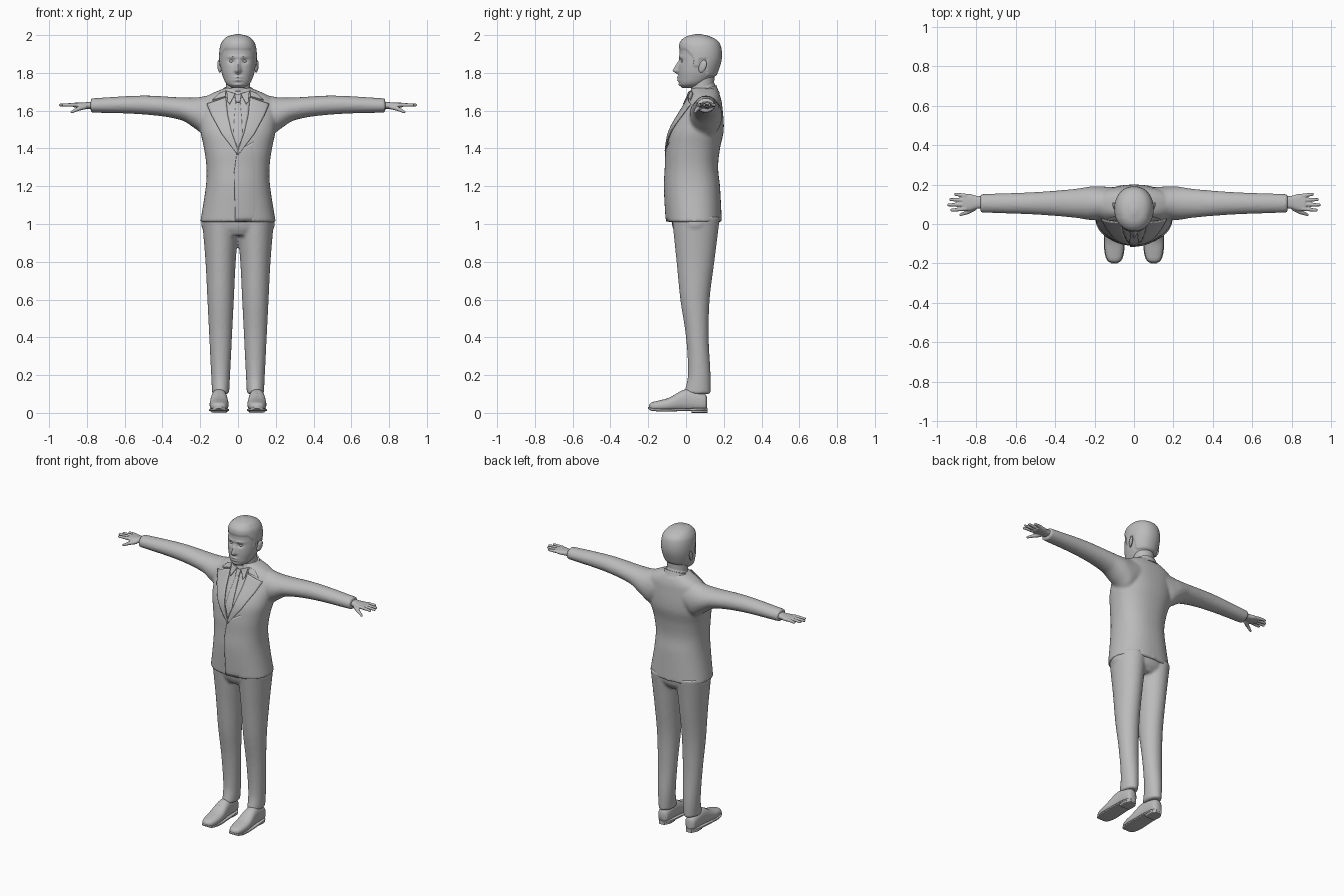
import bpy, bmesh, math
from mathutils import Matrix, Vector
from mathutils.bvhtree import BVHTree

if "Cube" in bpy.data.objects:
    bpy.data.objects.remove(bpy.data.objects["Cube"])

grey = (0.5, 0.5, 0.5, 1)
material = bpy.data.materials.new("plain grey")
material.use_nodes = True
material.diffuse_color = grey
material.node_tree.nodes["Principled BSDF"].inputs["Base Color"].default_value = grey

sides = {"left": 1, "right": -1}


def refine(rings, steps):
    """Insert smoothly interpolated rings between the given ones."""
    def slope(index, key):
        before = rings[max(index - 1, 0)]
        after = rings[min(index + 1, len(rings) - 1)]
        return (after[key] - before[key]) / (after[0] - before[0])

    refined = []
    for index, (start, end) in enumerate(zip(rings, rings[1:])):
        span = end[0] - start[0]
        for step in range(steps):
            t = step / steps
            blend = t * t * (3 - 2 * t)
            row = [start[0] + span * t]
            for key in range(1, len(start)):
                row.append(start[key] * (1 - blend) + end[key] * blend
                           + t * (1 - t) ** 2 * span * slope(index, key)
                           - t * t * (1 - t) * span * slope(index + 1, key))
            refined.append(row)
    return refined + [rings[-1]]


def loft(bm, axis, rings, sign=1, mid=0, power=2, count=40, steps=5):
    """Rings are (position, half width about mid, lower bound, upper bound)."""
    order = {"x": "xyz", "y": "yxz", "z": "zxy"}[axis]
    previous = None
    for position, half, low, high in refine(rings, steps):
        ring = []
        for index in range(count):
            angle = math.tau * index / count
            c, s = math.cos(angle), math.sin(angle)
            across = mid + half * math.copysign(abs(c) ** (2 / power), c)
            up = (low + high + (high - low) * math.copysign(abs(s) ** (2 / power), s)) / 2
            point = Vector()
            for letter, value in zip(order, (position, across, up)):
                setattr(point, letter, value)
            point.x *= sign
            ring.append(bm.verts.new(point))
        if previous:
            for index in range(count):
                bm.faces.new((previous[index - 1], previous[index], ring[index], ring[index - 1]))
        else:
            bm.faces.new(ring)
        previous = ring
    bm.faces.new(previous)


def ball(bm, centre, size):
    place = Matrix.Translation(centre) @ Matrix.Diagonal((*size, 1))
    return bmesh.ops.create_uvsphere(bm, u_segments=16, v_segments=10, radius=1, matrix=place)


def limb(bm, start, end, radius, tip_radius, sign, beads=20):
    """A thin tapering rod with round ends, made of overlapping balls."""
    for bead in range(beads + 1):
        t = bead / beads
        centre = Vector(start).lerp(Vector(end), t)
        centre.x *= sign
        ball(bm, centre, [radius + (tip_radius - radius) * t] * 3)


def finish(name, bm, voxel=0, softening=3):
    bmesh.ops.recalc_face_normals(bm, faces=bm.faces)
    mesh = bpy.data.meshes.new(name)
    bm.to_mesh(mesh)
    bm.free()
    mesh.materials.append(material)
    for polygon in mesh.polygons:
        polygon.use_smooth = True
    mesh.set_sharp_from_angle(angle=math.radians(45))
    part = bpy.data.objects.new(name, mesh)
    bpy.context.collection.objects.link(part)
    if voxel:
        blend = part.modifiers.new("blend", "REMESH")
        blend.mode, blend.voxel_size, blend.use_smooth_shade = "VOXEL", voxel, True
        soften = part.modifiers.new("soften", "SMOOTH")
        soften.factor, soften.iterations = 0.5, softening
    return part


# Jacket: torso and sleeves blended into one skin
bm = bmesh.new()
loft(bm, "z", [(1.01, .2, -.1, .19), (1.2, .17, -.11, .18), (1.3, .167, -.105, .17),
               (1.4, .18, -.1, .18), (1.5, .2, -.08, .2), (1.64, .2, 0, .19),
               (1.68, .16, .02, .18), (1.72, .07, .03, .16)], power=2.3)
for sign in sides.values():
    loft(bm, "x", [(.08, .08, 1.5, 1.69), (.16, .085, 1.46, 1.68), (.22, .085, 1.5, 1.67),
                   (.3, .073, 1.55, 1.67), (.5, .057, 1.58, 1.68), (.78, .047, 1.59, 1.665)],
         sign, mid=.105)
jacket = finish("jacket", bm, .009)

# Trousers: two legs blended into a pelvis
bm = bmesh.new()
for sign in sides.values():
    loft(bm, "z", [(.1, .045, -.01, .13), (.2, .05, .01, .13), (.4, .06, 0, .12),
                   (.6, .07, -.03, .125), (.8, .08, -.05, .15), (1.04, .1, -.075, .18)],
         sign, mid=.092)
loft(bm, "z", [(.94, .12, -.05, .14), (.98, .19, -.07, .17), (1.04, .19, -.08, .18)])
finish("trousers", bm, .009)

# Head: smooth skull, then facial relief and hair volume
bm = bmesh.new()
loft(bm, "z", [(1.72, .03, -.02, .05), (1.74, .06, -.035, .1), (1.78, .08, -.04, .15),
               (1.82, .09, -.04, .17), (1.88, .095, -.035, .185), (1.94, .09, -.03, .18),
               (1.97, .075, -.015, .16), (1.99, .05, .01, .12), (2, .01, .05, .08)],
     power=2.15, count=128, steps=10)


def bump(value, centre, width):
    return math.exp(-((value - centre) / width) ** 2)


def hairline(y):
    """Forehead, sideburn, gap round the ear, then nape."""
    if y < .04:
        return 1.92 - max(y, 0)
    if y < .07:
        return 1.83
    return 1.87 if y < .11 else 1.78


crown = Vector((0, .08, 1.88))
for vert in bm.verts:
    x, y, z = vert.co
    hair = min(max((z - hairline(y)) / .01, 0), 1)
    vert.co += (vert.co - crown).normalized() * .005 * hair
    if y < .04:
        nose = max(0, min((1.87 - z) / .06, (z - 1.79) / .02, 1))
        push = .032 * nose * bump(x, 0, .009 + .006 * nose)
        push -= .011 * bump(abs(x), .033, .018) * bump(z, 1.862, .012)
        push += .006 * bump(abs(x), .03, .03) * bump(z, 1.885, .008)
        for height, strength in ((1.776, .008), (1.761, .008), (1.737, .006)):
            push += strength * bump(x, 0, .022) * bump(z, height, .007)
        push += .006 * hair * bump(z, 1.965, .025)
        vert.co.y -= push
finish("head", bm)

bm = bmesh.new()
loft(bm, "z", [(1.64, .07, .03, .16), (1.7, .065, .025, .15), (1.79, .065, .03, .15)])
finish("neck", bm)

# Collars: rings tilted down towards the throat
for name, width, front, back, bottom in (("jacket_collar", .09, .014, .17, 1.675),
                                         ("shirt_collar", .075, .012, .16, 1.69)):
    bm = bmesh.new()
    loft(bm, "z", [(bottom, width + .01, front, back + .01),
                   (bottom + .02, width, front, back),
                   (bottom + .05, width - .01, front + .01, back - .01)])
    for vert in bm.verts:
        vert.co.z += (vert.co.y - .13) * .35
    finish(name, bm)

# Eyes and ears
for side, sign in sides.items():
    bm = bmesh.new()
    ball(bm, (sign * .033, -.014, 1.862), (.014, .012, .009))
    finish(side + "_eye", bm)
    bm = bmesh.new()
    ball(bm, (sign * .098, .088, 1.835), (.01, .02, .034))
    for vert in bm.verts:
        vert.co.y += (vert.co.z - 1.835) * .25
        vert.co.x += sign * (vert.co.y - .088) * .3
    finish(side + "_ear", bm)

# Hands: palm, four fingers and a thumb blended together
for side, sign in sides.items():
    bm = bmesh.new()
    loft(bm, "x", [(.76, .03, 1.61, 1.65), (.8, .033, 1.61, 1.645), (.83, .042, 1.613, 1.643),
                   (.87, .044, 1.618, 1.642)], sign, mid=.11, power=2.4)
    for finger, tip in enumerate((.925, .94, .93, .905)):
        knuckle = .077 + finger * .022
        spread = .07 + finger * .027
        limb(bm, (.855, knuckle, 1.631), (tip, spread, 1.63), .011, .008, sign)
    limb(bm, (.81, .08, 1.62), (.845, .06, 1.61), .013, .011, sign)
    limb(bm, (.845, .06, 1.61), (.88, .047, 1.593), .011, .007, sign)
    finish(side + "_hand", bm, .0035, softening=2)

# Shoes with soles, heels and laces
for side, sign in sides.items():
    bm = bmesh.new()
    loft(bm, "y", [(-.197, .012, .024, .042), (-.185, .032, .014, .054), (-.15, .045, .01, .064),
                   (-.09, .05, .01, .08), (0, .042, .01, .125), (.1, .034, .01, .1),
                   (.112, .02, .02, .085)], sign, mid=.1, power=2.4)
    finish(side + "_shoe", bm)
    bm = bmesh.new()
    loft(bm, "y", [(-.2, .015, .022, .032), (-.185, .036, .012, .026), (-.14, .05, .008, .022),
                   (-.08, .052, .008, .022), (.08, .042, .012, .026), (.115, .02, .012, .026)],
         sign, mid=.1, power=5)
    loft(bm, "y", [(.03, .04, 0, .02), (.08, .04, 0, .02), (.114, .02, 0, .02)],
         sign, mid=.1, power=5)
    finish(side + "_sole", bm)
    bm = bmesh.new()
    for lace in range(3):
        y, z = -.075 + lace * .025, .085 + lace * .014
        for reach in (-.025, .025):
            limb(bm, (.1, y, z), (.1 + reach, y, z - .008), .004, .003, sign, beads=10)
    finish(side + "_laces", bm)

# Cloth pieces draped over the front of the jacket
skin = BVHTree.FromObject(jacket, bpy.context.evaluated_depsgraph_get())


def along(points, t):
    place = t * (len(points) - 1)
    index = min(int(place), len(points) - 2)
    return Vector(points[index]).lerp(Vector(points[index + 1]), place - index)


def drape(name, inner, outer=None, lift=.009, outer_lift=None, sign=1, rows=24, columns=8):
    """Lay a strip between two (x, z) edges; the outer edge mirrors the inner by default."""
    outer = outer or [(-x, z) for x, z in inner]
    outer_lift = lift if outer_lift is None else outer_lift
    bm = bmesh.new()
    previous = None
    for row in range(rows + 1):
        start, end = along(inner, row / rows), along(outer, row / rows)
        line = []
        for column in range(columns + 1):
            t = column / columns
            x, z = start.lerp(end, t)
            hit = skin.ray_cast(Vector((x * sign, -1, z)), Vector((0, 1, 0)))[0]
            depth = hit.y if hit else .03
            line.append(bm.verts.new((x * sign, depth - lift - (outer_lift - lift) * t, z)))
        if previous:
            for column in range(columns):
                bm.faces.new((previous[column], previous[column + 1],
                              line[column + 1], line[column]))
        previous = line
    part = finish(name, bm)
    thicken = part.modifiers.new("thickness", "SOLIDIFY")
    thicken.thickness, thicken.offset = .006, 0


opening = [(.064, 1.67), (.055, 1.58), (.035, 1.49), (0, 1.39)]
drape("shirt_front", opening, lift=.001)
drape("tie", [(.011, 1.65), (.02, 1.55), (.024, 1.47), (0, 1.4)], lift=.006)
drape("tie_knot", [(.018, 1.685), (.011, 1.645)], lift=.012)
drape("jacket_front_overlap", [(-.005, 1.385), (-.02, 1.28), (-.015, 1.015)],
      [(.09, 1.44), (.1, 1.28), (.1, 1.015)], lift=.005, outer_lift=-.004)
for side, sign in sides.items():
    drape(side + "_lapel", opening, [(.165, 1.635), (.14, 1.575), (.085, 1.475), (0, 1.365)],
          outer_lift=.006, sign=sign)
    drape(side + "_lapel_collar", [(.064, 1.705), (.066, 1.675)], [(.1, 1.69), (.135, 1.655)],
          outer_lift=.006, sign=sign)
    drape(side + "_shirt_collar_wing", [(.014, 1.69), (.044, 1.635)], [(.06, 1.705), (.056, 1.65)],
          lift=.012, sign=sign)
